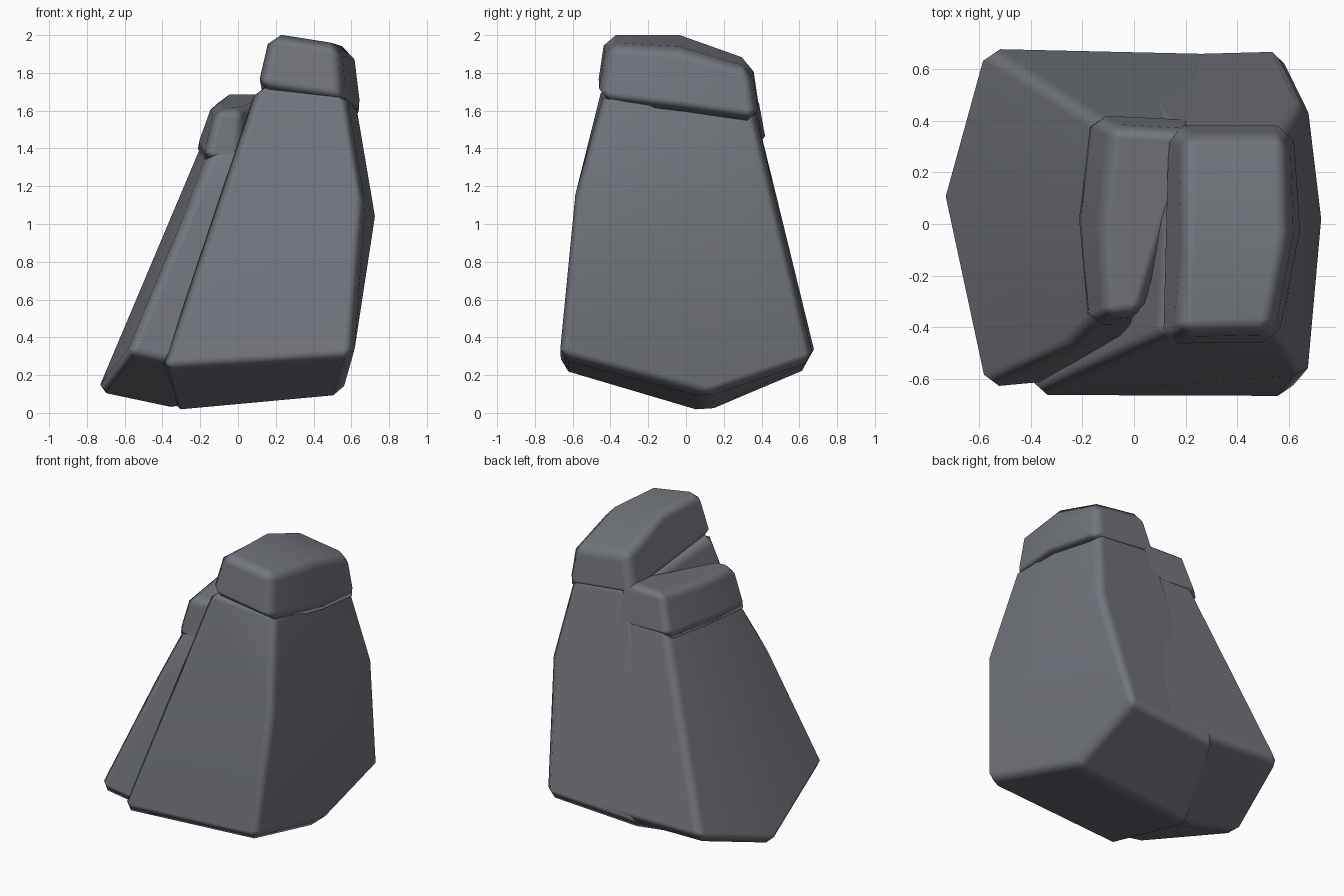
import bpy, bmesh, math

stone = bpy.data.materials.new("slate_grey")
stone.diffuse_color = (0.17, 0.18, 0.205, 1)


def rock(name, rings, bevel):
    """Convex faceted stone through a few rings of corners, with worn edges."""
    bm = bmesh.new()
    for ring in rings:
        for p in ring:
            bm.verts.new(p)
    res = bmesh.ops.convex_hull(bm, input=bm.verts[:])
    loose = [v for v in bm.verts if not v.link_faces]
    bmesh.ops.delete(bm, geom=loose, context='VERTS')
    bmesh.ops.dissolve_limit(bm, angle_limit=math.radians(9),
                             verts=bm.verts[:], edges=bm.edges[:])
    bmesh.ops.recalc_face_normals(bm, faces=bm.faces[:])
    me = bpy.data.meshes.new(name)
    bm.to_mesh(me)
    bm.free()
    for f in me.polygons:
        f.use_smooth = True
    me.materials.append(stone)
    ob = bpy.data.objects.new(name, me)
    bpy.context.collection.objects.link(ob)
    mod = ob.modifiers.new("worn_edges", 'BEVEL')
    mod.width = bevel
    mod.segments = 1
    mod.limit_method = 'ANGLE'
    mod.angle_limit = math.radians(22)
    mod.harden_normals = True
    return ob


# tall pillar: keeled base, bulging middle, narrow top
rock("main_pillar", [
    [(-0.41, -0.67, 0.23), (0.61, -0.67, 0.29), (0.55, 0.10, 0.085),
     (0.58, 0.68, 0.28), (-0.10, 0.66, 0.24), (-0.35, 0.10, 0.0)],
    [(0.67, -0.60, 1.10), (0.725, 0.02, 1.04), (0.67, 0.48, 1.10)],
    [(0.10, -0.44, 1.74), (0.57, -0.43, 1.70), (0.62, 0.0, 1.66),
     (0.59, 0.36, 1.62), (0.14, 0.36, 1.66)],
], 0.05)

# leaning pillar on the left
rock("side_pillar", [
    [(-0.59, -0.64, 0.31), (-0.75, 0.11, 0.10), (-0.59, 0.69, 0.29),
     (0.30, 0.67, 0.27), (-0.33, 0.10, 0.01), (-0.25, -0.61, 0.24)],
    [(-0.28, -0.50, 1.05), (-0.335, 0.05, 1.15), (-0.29, 0.52, 1.10)],
    [(-0.14, -0.36, 1.42), (-0.18, 0.02, 1.45), (-0.13, 0.40, 1.48),
     (0.25, 0.38, 1.48), (0.12, -0.38, 1.42)],
], 0.05)

# cap stone of the tall pillar
rock("main_cap", [
    [(0.10, -0.47, 1.72), (0.56, -0.47, 1.65), (0.65, -0.02, 1.60),
     (0.62, 0.39, 1.54), (0.12, 0.39, 1.60)],
    [(0.17, -0.43, 2.01), (0.54, -0.42, 1.955), (0.61, -0.04, 1.93)],
    [(0.18, -0.03, 2.01), (0.19, 0.35, 1.87), (0.60, 0.35, 1.82)],
], 0.06)

# cap stone of the leaning pillar
rock("side_cap", [
    [(-0.18, -0.40, 1.34), (-0.22, 0.02, 1.40), (-0.17, 0.43, 1.42),
     (0.25, 0.41, 1.40), (0.01, -0.39, 1.31)],
    [(-0.12, -0.37, 1.61), (-0.13, 0.02, 1.65), (-0.09, 0.38, 1.69),
     (0.25, 0.36, 1.69), (0.03, -0.35, 1.61)],
], 0.06)
